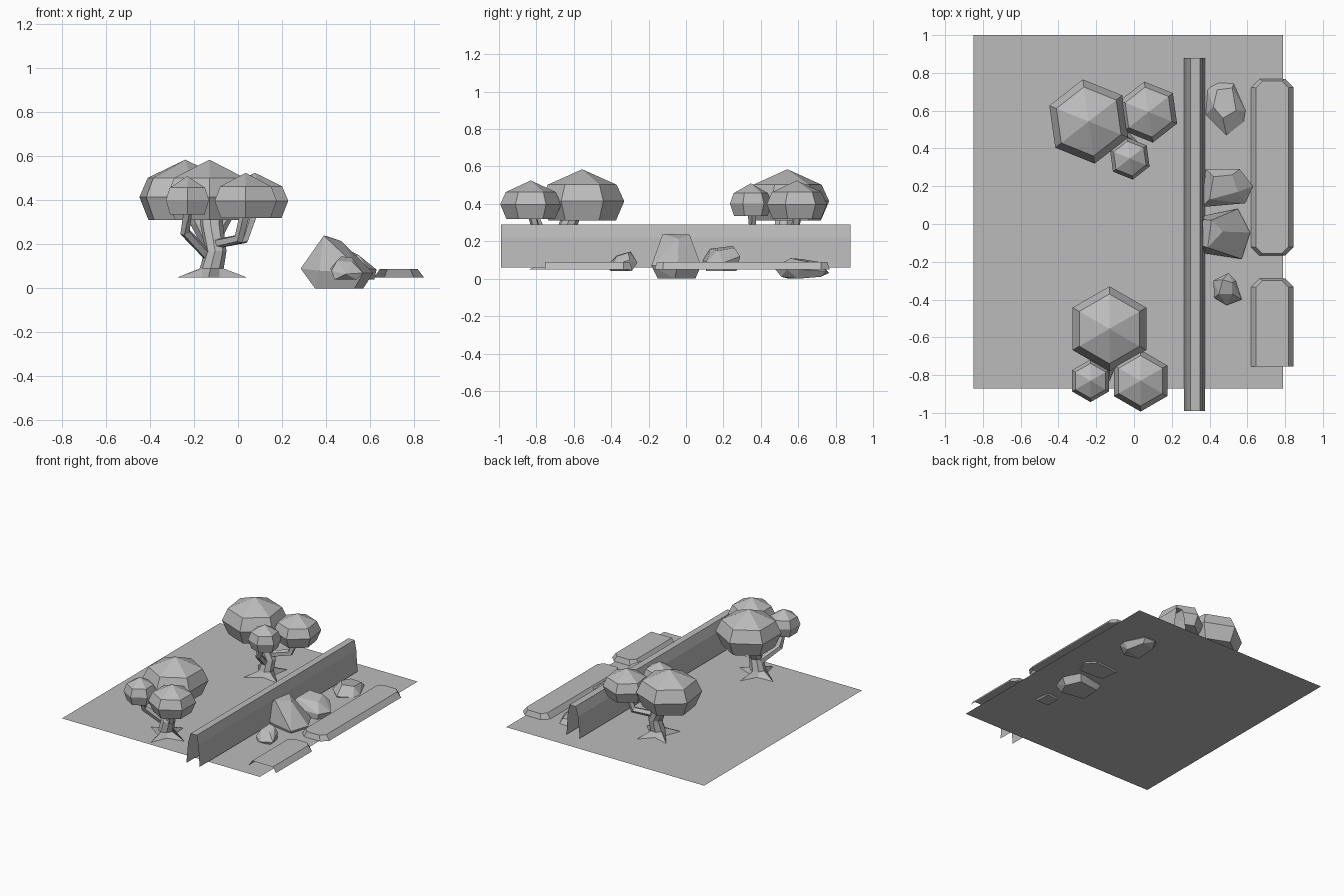
import bpy, bmesh
from math import cos, sin, radians, pi
from mathutils import Vector, Matrix

cube = bpy.data.objects.get("Cube")
if cube:
    bpy.data.objects.remove(cube, do_unlink=True)

grey = bpy.data.materials.new("plain_grey")
grey.use_nodes = True
grey.diffuse_color = (0.5, 0.5, 0.5, 1)
grey.node_tree.nodes["Principled BSDF"].inputs["Base Color"].default_value = (0.5, 0.5, 0.5, 1)

GROUND = 0.05


def finish(name, bm, matrix=None, fix=True):
    """Turn a bmesh into a flat shaded grey object."""
    if fix:
        bmesh.ops.recalc_face_normals(bm, faces=bm.faces)
    if matrix:
        bm.transform(matrix)
    mesh = bpy.data.meshes.new(name)
    bm.to_mesh(mesh)
    bm.free()
    mesh.materials.append(grey)
    obj = bpy.data.objects.new(name, mesh)
    bpy.context.collection.objects.link(obj)
    return obj


def loft(bm, rings, closed=True, cap_top=False, cap_bottom=False):
    """Join rings of points that share one count."""
    loops = [[bm.verts.new(p) for p in ring] for ring in rings]
    n = len(loops[0])
    for a, b in zip(loops, loops[1:]):
        for i in range(n if closed else n - 1):
            j = (i + 1) % n
            bm.faces.new((a[i], a[j], b[j], b[i]))
    if cap_top:
        bm.faces.new(loops[-1])
    if cap_bottom:
        bm.faces.new(loops[0][::-1])
    return loops


def circle(centre, r, n, start=0.0):
    return [Vector(centre) + Vector((r * cos(start + 2 * pi * i / n),
                                     r * sin(start + 2 * pi * i / n), 0)) for i in range(n)]


# Ground sheet
bm = bmesh.new()
bm.faces.new([bm.verts.new(p) for p in
              ((-0.85, -0.87, GROUND), (0.79, -0.87, GROUND), (0.79, 1, GROUND), (-0.85, 1, GROUND))])
finish("ground", bm, fix=False)

# Long wall: an open tapered shell
profile = [(0.265, 0.06), (0.28, 0.22), (0.30, 0.29), (0.35, 0.29), (0.364, 0.22), (0.375, 0.06)]
bm = bmesh.new()
loft(bm, [[(x, y, z) for x, z in profile] for y in (0.88, -0.99)], closed=False)
bmesh.ops.recalc_face_normals(bm, faces=bm.faces)
if sum(f.normal.z for f in bm.faces) < 0:
    bmesh.ops.reverse_faces(bm, faces=bm.faces)
finish("wall", bm, fix=False)


# Bevelled slabs with cut corners
def slab_outline(x0, x1, y0, y1, cut, z, open_end):
    pts = [(x1, y0 + cut, z), (x1, y1 - cut, z), (x1 - cut, y1, z),
           (x0 + cut, y1, z), (x0, y1 - cut, z), (x0, y0 + cut, z)]
    if not open_end:
        pts += [(x0 + cut, y0, z), (x1 - cut, y0, z)]
    else:
        pts[0], pts[-1] = (x1, y0, z), (x0, y0, z)
    return pts


def slab(name, y0, y1, open_end):
    bm = bmesh.new()
    inner_y0 = y0 if open_end else y0 + 0.012
    loft(bm, [slab_outline(0.62, 0.845, y0, y1, 0.045, GROUND, open_end),
              slab_outline(0.645, 0.817, inner_y0, y1 - 0.012, 0.035, 0.088, open_end)],
         closed=not open_end, cap_top=True)
    finish(name, bm, fix=False)


slab("long_slab", -0.168, 0.768, False)
slab("short_slab", -0.755, -0.288, True)


# Rocks: faceted hulls around a few corner points
def rock(name, points):
    bm = bmesh.new()
    for p in points:
        bm.verts.new(p)
    res = bmesh.ops.convex_hull(bm, input=bm.verts)
    loose = [v for v in bm.verts if not v.link_faces]
    bmesh.ops.delete(bm, geom=loose, context='VERTS')
    bmesh.ops.dissolve_limit(bm, angle_limit=radians(8), verts=bm.verts, edges=bm.edges)
    finish(name, bm)


rock("big_rock", [
    (0.35, -0.12, 0), (0.36, 0.03, 0), (0.52, 0.05, 0), (0.57, -0.06, 0), (0.53, -0.15, 0),
    (0.285, -0.09, 0.09), (0.295, 0.03, 0.09), (0.55, 0.08, 0.07), (0.615, -0.045, 0.07),
    (0.57, -0.185, 0.07), (0.37, -0.155, 0.08),
    (0.39, -0.125, 0.24), (0.41, 0.02, 0.235), (0.47, -0.04, 0.215)])
rock("flat_rock", [
    (0.39, 0.12, 0.04), (0.37, 0.25, 0.04), (0.56, 0.27, 0.04), (0.62, 0.20, 0.04), (0.58, 0.11, 0.04),
    (0.36, 0.09, 0.10), (0.38, 0.29, 0.12), (0.56, 0.29, 0.12), (0.63, 0.20, 0.085), (0.59, 0.11, 0.09),
    (0.40, 0.13, 0.16), (0.42, 0.25, 0.175), (0.52, 0.26, 0.165), (0.55, 0.17, 0.15)])
rock("back_rock", [
    (0.42, 0.55, 0), (0.42, 0.70, 0.01), (0.52, 0.72, 0.01), (0.56, 0.60, 0), (0.52, 0.51, 0.01),
    (0.38, 0.58, 0.05), (0.39, 0.71, 0.06), (0.45, 0.765, 0.03), (0.53, 0.75, 0.04),
    (0.59, 0.60, 0.05), (0.58, 0.54, 0.05), (0.49, 0.47, 0.06),
    (0.42, 0.62, 0.105), (0.44, 0.71, 0.09), (0.52, 0.72, 0.08), (0.54, 0.60, 0.10), (0.47, 0.56, 0.11)])
rock("small_rock", [
    (0.44, -0.40, 0.04), (0.44, -0.30, 0.04), (0.53, -0.29, 0.04), (0.54, -0.40, 0.04),
    (0.425, -0.39, 0.08), (0.42, -0.30, 0.09), (0.50, -0.26, 0.085), (0.57, -0.40, 0.07),
    (0.49, -0.43, 0.065), (0.54, -0.30, 0.10),
    (0.45, -0.37, 0.125), (0.47, -0.295, 0.145), (0.52, -0.31, 0.14), (0.52, -0.37, 0.12)])


# Trees
def canopy(name, x, y, r, low, high, place):
    """Six sided crown with a low pointed top and an inset underside."""
    h = high - low
    shape = [(0.80, 0.0), (1.0, 0.38), (0.82, 0.70)]
    bm = bmesh.new()
    loops = loft(bm, [circle((x, y, low + h * t), r * s, 6, pi / 2) for s, t in shape],
                 cap_bottom=True)
    tip = bm.verts.new((x, y, high))
    top = loops[-1]
    for i in range(6):
        bm.faces.new((top[i], top[(i + 1) % 6], tip))
    finish(name, bm, place)


def tree(label, x, y, turn):
    place = Matrix.Translation((x, y, 0)) @ Matrix.Rotation(radians(turn), 4, 'Z')

    # Trunk flaring into a four pointed root star
    star = []
    for i, a in enumerate((-5, 78, 165, 265)):
        nxt = (78, 165, 265, 355)[i]
        for angle, r in ((a, 0.16), ((a + nxt) / 2, 0.055)):
            star.append((r * cos(radians(angle)), r * sin(radians(angle)), GROUND))
    stations = [((0, 0, 0.09), 0.055), ((0.02, -0.005, 0.17), 0.048),
                ((0, 0.05, 0.29), 0.052), ((-0.005, 0.10, 0.42), 0.05)]
    bm = bmesh.new()
    loft(bm, [star] + [circle(c, r, 8, radians(-5)) for c, r in stations], cap_top=True)
    finish(label + "_trunk", bm, place)

    # Two bent branches
    bends = {"left": [(-0.01, 0, 0.14), (-0.12, -0.09, 0.255), (-0.11, -0.14, 0.36)],
             "right": [(0.01, 0, 0.20), (0.125, -0.11, 0.225), (0.155, -0.145, 0.35)]}
    for side, path in bends.items():
        rings = []
        for i, p in enumerate(path):
            along = Vector(path[min(i + 1, 2)]) - Vector(path[max(i - 1, 0)])
            rot = along.to_track_quat('Z', 'Y')
            rings.append([Vector(p) + rot @ v for v in circle((0, 0, 0), 0.024, 5)])
        bm = bmesh.new()
        loft(bm, rings, cap_top=True, cap_bottom=True)
        finish(label + "_" + side + "_branch", bm, place)

    # Three crowns
    canopy(label + "_large_crown", -0.01, 0.125, 0.225, 0.31, 0.585, place)
    canopy(label + "_medium_crown", 0.155, -0.15, 0.163, 0.32, 0.525, place)
    canopy(label + "_small_crown", -0.11, -0.15, 0.113, 0.335, 0.51, place)


tree("front_tree", -0.12, -0.68, 0)
tree("back_tree", -0.12, 0.505, 68)
